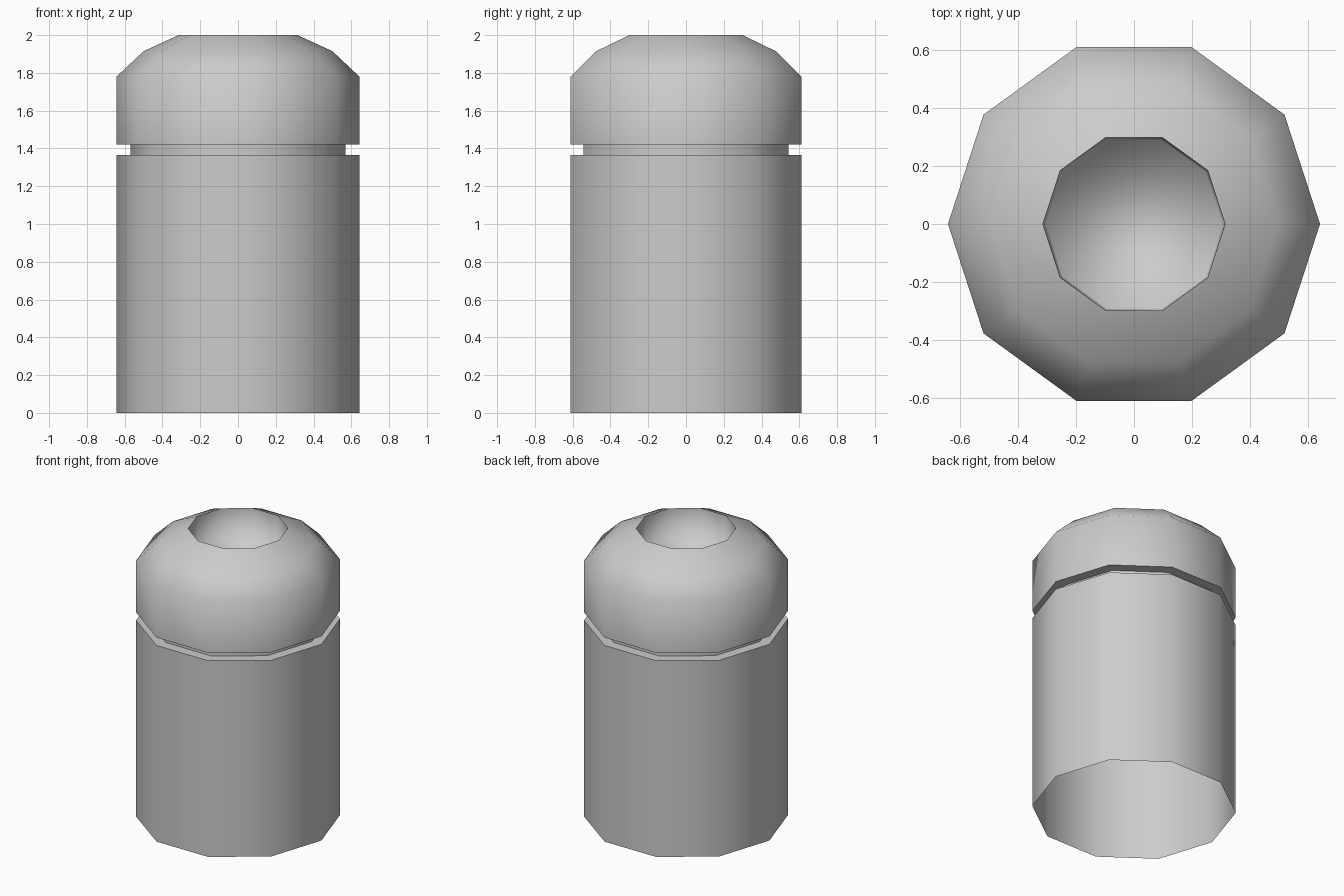
import bpy, bmesh, math

cube = bpy.data.objects.get("Cube")
if cube:
    bpy.data.objects.remove(cube, do_unlink=True)

SIDES = 10

grey = bpy.data.materials.new("light_grey")
grey.use_nodes = True
colour = (0.6, 0.6, 0.6, 1)
grey.diffuse_color = colour
grey.node_tree.nodes["Principled BSDF"].inputs["Base Color"].default_value = colour


def lathe(name, profile, sharp_rings=(), floor=False):
    """Ten-sided shell from (radius, height) points, smooth except at the sharp rings."""
    bm = bmesh.new()
    rings = []
    for radius, z in profile:
        rings.append([bm.verts.new((radius * math.cos(math.tau * i / SIDES),
                                    radius * math.sin(math.tau * i / SIDES), z))
                      for i in range(SIDES)])
    for low, high in zip(rings, rings[1:]):
        for i in range(SIDES):
            j = (i + 1) % SIDES
            bm.faces.new((low[i], low[j], high[j], high[i]))
    if floor:
        bm.faces.new(rings[-1])
    for face in bm.faces:
        face.smooth = True
    for r in sharp_rings:
        for i in range(SIDES):
            bm.edges.get((rings[r][i], rings[r][(i + 1) % SIDES])).smooth = False
    mesh = bpy.data.meshes.new(name)
    bm.to_mesh(mesh)
    bm.free()
    mesh.materials.append(grey)
    obj = bpy.data.objects.new(name, mesh)
    bpy.context.collection.objects.link(obj)
    return obj


# Open-bottomed body with a flat shoulder
lathe("body", [(0.643, 0), (0.643, 1.365), (0.57, 1.365)], sharp_rings=(1,))

# Narrow neck in the groove
lathe("neck", [(0.57, 1.365), (0.57, 1.42)])

# Rounded cap with a recessed socket in the top
lathe("cap", [(0.57, 1.42), (0.643, 1.42), (0.643, 1.78), (0.5, 1.915),
              (0.315, 2.0), (0.305, 1.8)], sharp_rings=(1, 4), floor=True)
